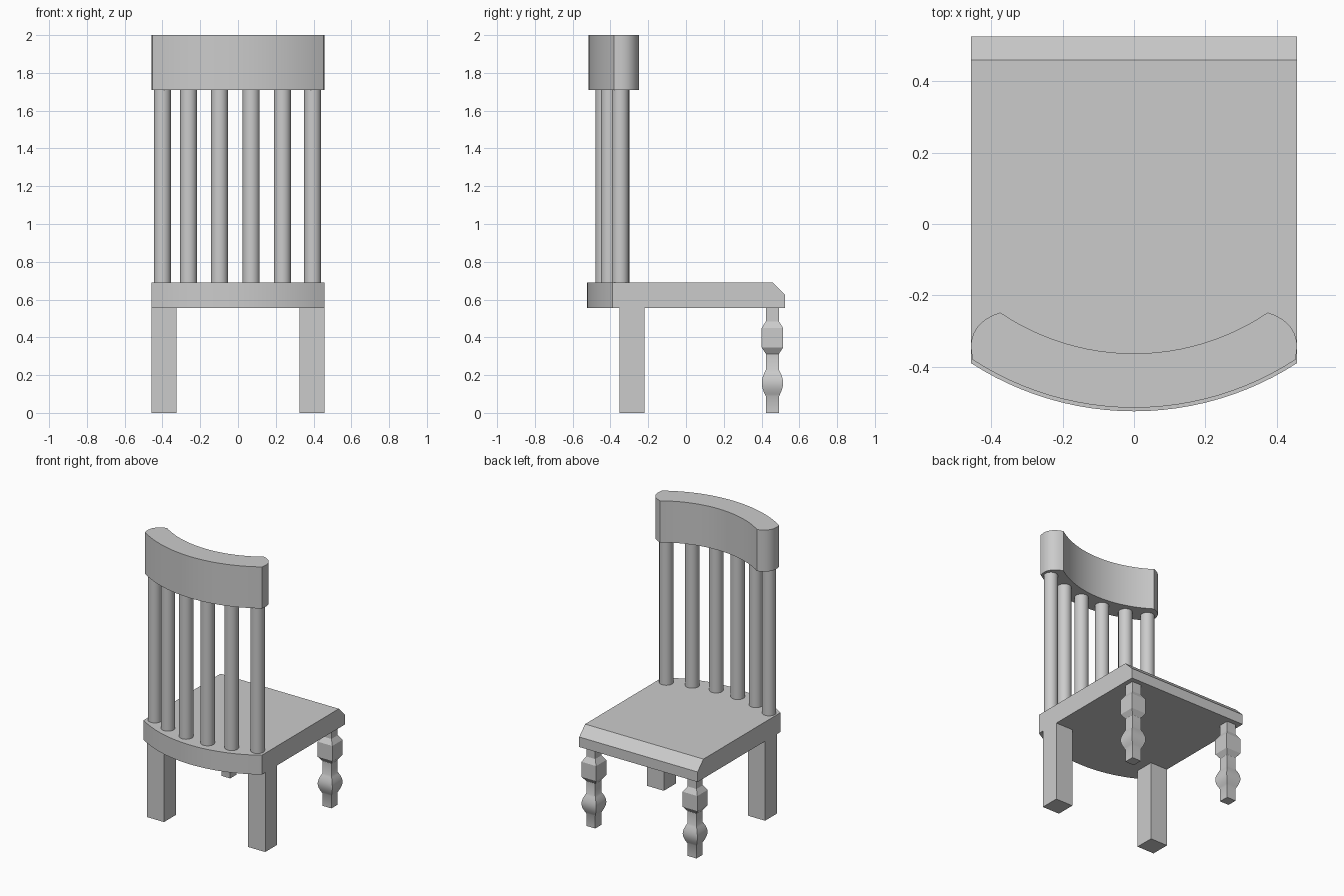
import bpy, bmesh, math
from mathutils import Vector

cube = bpy.data.objects.get("Cube")
if cube:
    bpy.data.objects.remove(cube, do_unlink=True)

GREY = (0.6, 0.6, 0.6, 1)
mat = bpy.data.materials.new("plain grey")
mat.use_nodes = True
mat.diffuse_color = GREY
mat.node_tree.nodes["Principled BSDF"].inputs["Base Color"].default_value = GREY

HALF = 0.457          # half width of the chair
SEAT_LOW, SEAT_TOP = 0.555, 0.69


def finish(name, bm, smooth=True):
    bmesh.ops.recalc_face_normals(bm, faces=bm.faces)
    mesh = bpy.data.meshes.new(name)
    bm.to_mesh(mesh)
    bm.free()
    obj = bpy.data.objects.new(name, mesh)
    bpy.context.collection.objects.link(obj)
    mesh.materials.append(mat)
    if smooth:
        bpy.ops.object.select_all(action='DESELECT')
        obj.select_set(True)
        bpy.context.view_layer.objects.active = obj
        bpy.ops.object.shade_smooth_by_angle(angle=math.radians(30))
    return obj


def loft(name, rings, smooth=True):
    """Skin a stack of closed rings and cap both ends."""
    bm = bmesh.new()
    loops = [[bm.verts.new(p) for p in ring] for ring in rings]
    for a, b in zip(loops, loops[1:]):
        for i in range(len(a)):
            j = (i + 1) % len(a)
            bm.faces.new((a[i], a[j], b[j], b[i]))
    bm.faces.new(loops[0])
    bm.faces.new(loops[-1])
    return finish(name, bm, smooth)


def prism(name, outline, low, high):
    return loft(name, [[(x, y, z) for x, y in outline] for z in (low, high)])


def arc(half, y_end, y_mid, steps=24):
    """Circular arc from -half to +half, passing y_mid at x = 0."""
    sag = y_end - y_mid
    r = (half * half + sag * sag) / (2 * sag)
    a = math.asin(half / r)
    angles = [a * (2 * i / steps - 1) for i in range(steps + 1)]
    return [(r * math.sin(t), y_mid + r - r * math.cos(t)) for t in angles]


def square(x, y, z, half):
    return [(x + sx * half, y + sy * half, z)
            for sx, sy in ((-1, -1), (1, -1), (1, 1), (-1, 1))]


# Seat: bowed at the backrest side, bevelled along the opposite edge
bow = arc(HALF, -0.39, -0.525)
seat_rings = []
for z, y in ((SEAT_LOW, 0.525), (0.625, 0.525), (SEAT_TOP, 0.46)):
    seat_rings.append([(px, py, z) for px, py in bow + [(HALF, y), (-HALF, y)]])
loft("seat", seat_rings)

# Top rail: curved crescent with rounded ends
p0, p1, p2 = Vector((HALF, -0.345)), Vector((HALF, -0.275)), Vector((0.375, -0.248))
end = [p0 * (1 - t) ** 2 + p1 * 2 * t * (1 - t) + p2 * t * t
       for t in [i / 10 for i in range(11)]]
right_end = [(p.x, p.y) for p in end]
left_end = [(-x, y) for x, y in reversed(right_end)]
outer = arc(0.453, -0.38, -0.515)
inner = arc(0.375, -0.248, -0.363)[::-1]
prism("top_rail", outer + right_end + inner[1:-1] + left_end, 1.71, 2.0)

# Spindles follow the curve of the rail
for n, x in enumerate((-0.4, -0.262, -0.098, 0.07, 0.235, 0.395)):
    y = -0.437 + 0.575 * x * x
    circle = [(x + 0.045 * math.cos(math.tau * i / 32),
               y + 0.045 * math.sin(math.tau * i / 32)) for i in range(32)]
    prism(f"spindle_{n + 1}", circle, SEAT_TOP, 1.71)

# Square-section profile of the carved legs: (height, half width)
THIN, WIDE = 0.0345, 0.0565
bulge = [(0.087 + 0.142 * i / 12, THIN + (WIDE - THIN) * math.sin(math.pi * i / 12))
         for i in range(13)]
carved = [(0, THIN)] + bulge + [(0.313, THIN), (0.345, WIDE), (0.45, WIDE),
                                (0.485, THIN), (SEAT_LOW, THIN)]

for side, s in (("left", 1), ("right", -1)):
    loft(f"{side}_carved_leg", [square(s * 0.391, 0.4575, z, h) for z, h in carved])
    loft(f"{side}_plain_leg",
         [square(s * 0.391, -0.286, z, 0.066) for z in (0, SEAT_LOW)], False)
